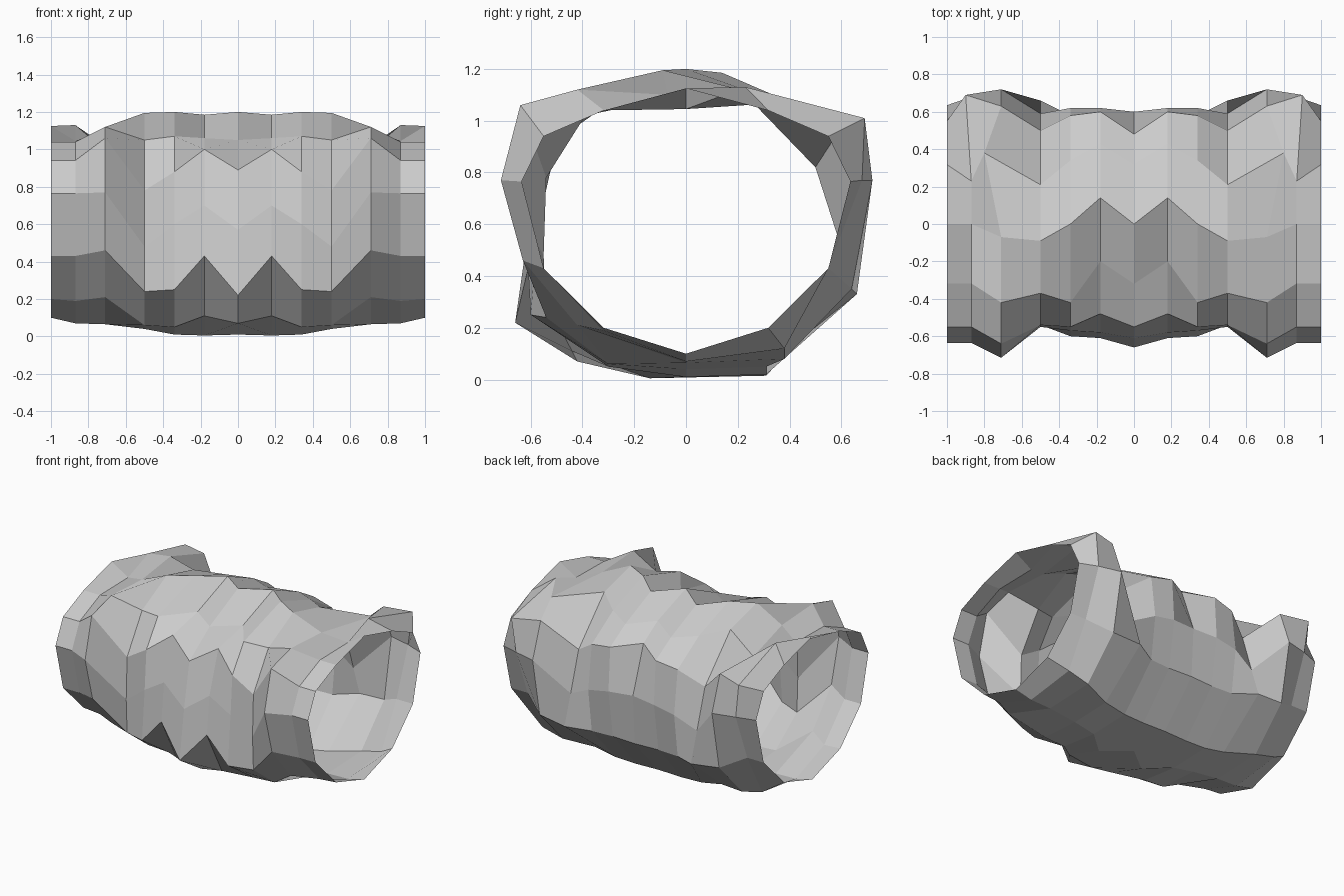
import bpy, bmesh
from math import sin, pi

# End profile: twelve-sided ring of (y, z), starting at the top and going round by the front
end_z = [1.125, 1.04, 0.94, 0.765, 0.43, 0.20, 0.10]
end_ring = [(-0.635 * sin(k * pi / 6), end_z[min(k, 12 - k)]) for k in range(12)]


def tweaked(ring, **moves):
    """Copy a ring and move a few of its points (p0 = top, p3 = front, p9 = back)."""
    new = list(ring)
    for key, point in moves.items():
        new[int(key[1:])] = point
    return new


lip = tweaked(end_ring, p0=(0, 1.045), p5=(-0.32, 0.19), p6=(0, 0.07),
              p7=(0.38, 0.12), p9=(0.68, 0.77), p10=(0.69, 1.01), p11=(0.23, 1.13))
shoulder = [(-0.07, 1.10), (-0.42, 1.12), (-0.64, 1.06), (-0.715, 0.77),
            (-0.63, 0.46), (-0.42, 0.21), (0, 0.065), (0.38, 0.08),
            (0.64, 0.35), (0.72, 0.77), (0.63, 1.02), (0.38, 1.07)]
waist = [(-0.09, 1.195), (-0.37, 1.05), (-0.54, 0.78), (-0.55, 0.48),
         (-0.54, 0.24), (-0.30, 0.06), (0, 0.04), (0.31, 0.05),
         (0.66, 0.33), (0.59, 0.54), (0.50, 0.82), (0.21, 1.12)]
belly = [(0, 1.20), (-0.42, 1.07), (-0.55, 0.88), (-0.57, 0.60),
         (-0.60, 0.25), (-0.30, 0.05), (0, 0.01), (0.31, 0.02),
         (0.58, 0.31), (0.62, 0.62), (0.58, 0.93), (0.34, 1.08)]
ridge = [(0.14, 1.185), (-0.20, 1.06), (-0.48, 1.00), (-0.58, 0.70),
         (-0.61, 0.43), (-0.44, 0.11), (-0.14, 0.005), (0.31, 0.015),
         (0.57, 0.31), (0.62, 0.65), (0.60, 0.96), (0.43, 1.06)]
middle = tweaked(belly, p1=(-0.32, 1.05), p2=(-0.55, 0.89), p3=(-0.61, 0.57),
                 p4=(-0.66, 0.22), p5=(-0.42, 0.07), p9=(0.60, 0.66),
                 p10=(0.48, 0.99), p11=(0.32, 1.09))

stations = [(0, middle), (0.18, ridge), (0.34, belly), (0.50, waist),
            (0.71, shoulder), (0.87, lip), (1.0, end_ring)]

# Bridge the rings into the right half of the hollow log
bm = bmesh.new()
rings = [[bm.verts.new((x, y, z)) for y, z in ring] for x, ring in stations]
# Two bumps at the back lean out towards the end
rings[4][11].co.x = 0.80
rings[5][10].co.x = 0.90
for a, b in zip(rings, rings[1:]):
    for k in range(12):
        n = (k + 1) % 12
        bm.faces.new((a[k], a[n], b[n], b[k]))
bmesh.ops.recalc_face_normals(bm, faces=bm.faces)
mesh = bpy.data.meshes.new("hollow_log")
bm.to_mesh(mesh)
bm.free()
# Make sure the faces point outwards
top = max(mesh.polygons, key=lambda p: p.center.z)
if top.normal.z < 0:
    mesh.flip_normals()

log = bpy.data.objects.new("hollow_log", mesh)
bpy.context.collection.objects.link(log)

# Left half
mirror = log.modifiers.new("left_half", "MIRROR")
mirror.use_axis[0] = True
mirror.use_clip = True
